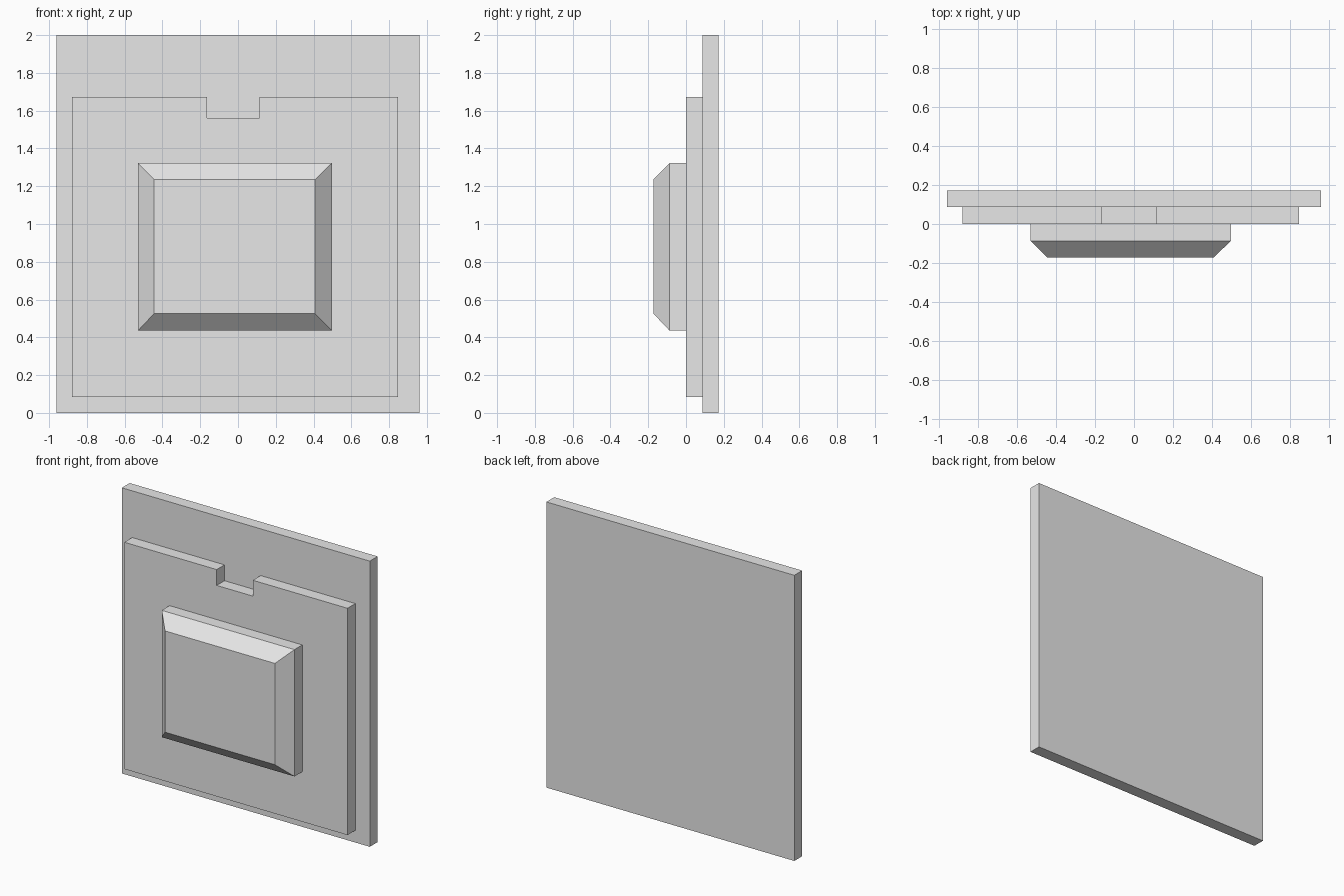
import bpy
import bmesh

cube = bpy.data.objects.get("Cube")
if cube:
    bpy.data.objects.remove(cube, do_unlink=True)

grey = bpy.data.materials.new("plain_grey")
grey.use_nodes = True
colour = (0.8, 0.8, 0.8, 1.0)
grey.diffuse_color = colour
grey.node_tree.nodes["Principled BSDF"].inputs["Base Color"].default_value = colour

STEP = 0.0865  # thickness of every layer


def rectangle(x0, x1, z0, z1):
    return [(x0, z0), (x1, z0), (x1, z1), (x0, z1)]


def loft(name, sections):
    """Solid through matching (y, outline) sections, back to front."""
    bm = bmesh.new()
    rings = [[bm.verts.new((x, y, z)) for x, z in outline] for y, outline in sections]
    bm.faces.new(rings[0])
    bm.faces.new(rings[-1])
    for a, b in zip(rings, rings[1:]):
        for i in range(len(a)):
            j = (i + 1) % len(a)
            bm.faces.new((a[i], a[j], b[j], b[i]))
    bmesh.ops.recalc_face_normals(bm, faces=bm.faces)
    mesh = bpy.data.meshes.new(name)
    bm.to_mesh(mesh)
    bm.free()
    mesh.materials.append(grey)
    obj = bpy.data.objects.new(name, mesh)
    bpy.context.collection.objects.link(obj)


# Back plate
plate = rectangle(-0.96, 0.96, 0, 2)
loft("back_plate", [(2 * STEP, plate), (STEP, plate)])

# Middle panel with a notch in its top edge
panel = rectangle(-0.88, 0.848, 0.085, 1.673)
panel[3:3] = [(0.115, 1.673), (0.115, 1.562), (-0.165, 1.562), (-0.165, 1.673)]
loft("notched_panel", [(STEP, panel), (0, panel)])

# Raised block with a chamfered front
base = rectangle(-0.53, 0.498, 0.435, 1.323)
face = rectangle(-0.444, 0.407, 0.526, 1.235)
loft("raised_block", [(0, base), (-STEP, base), (-2 * STEP, face)])
